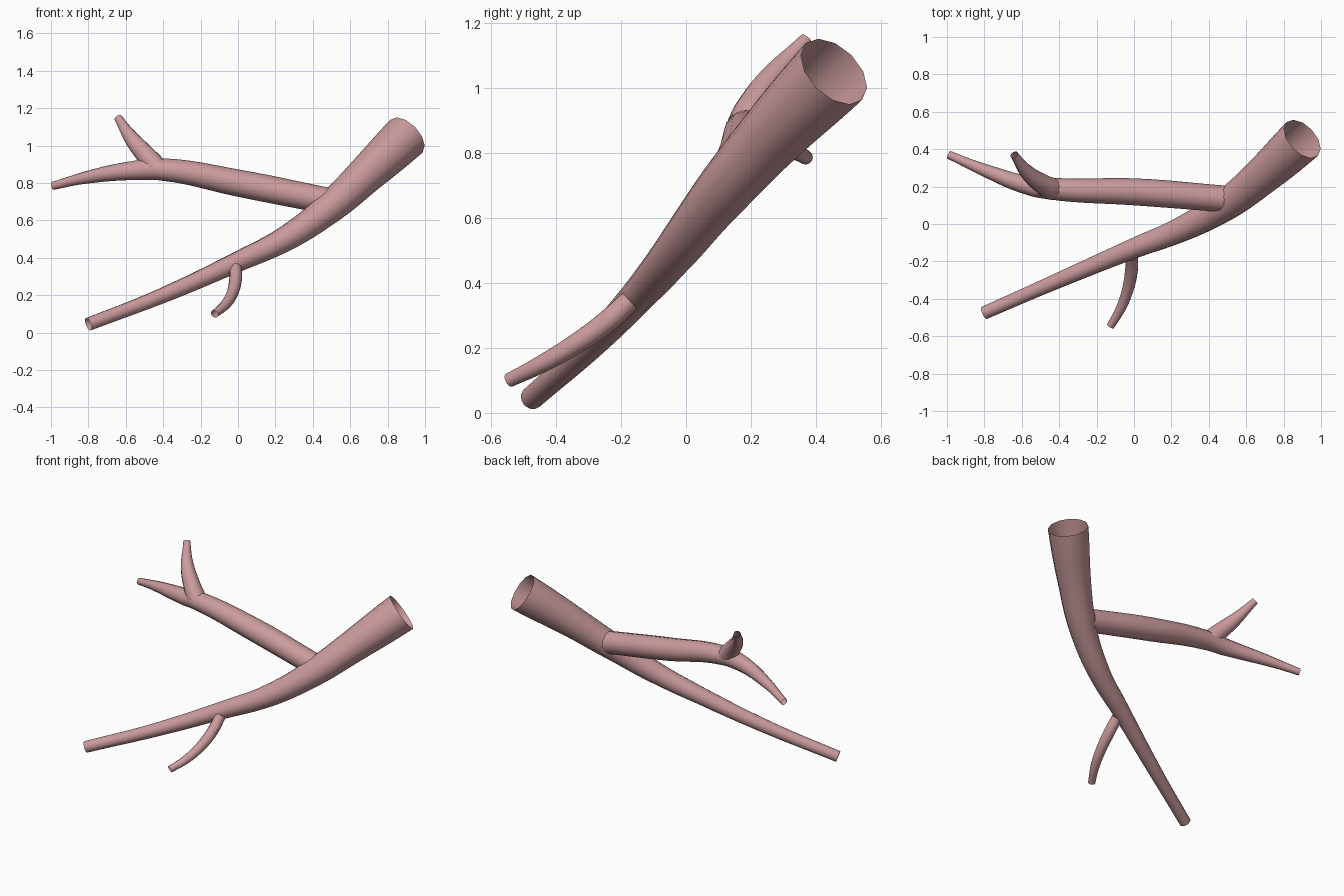
import bpy

cube = bpy.data.objects.get("Cube")
if cube:
    bpy.data.objects.remove(cube, do_unlink=True)

# Dusty pink bark
bark = bpy.data.materials.new("bark")
bark.use_nodes = True
colour = (0.60, 0.33, 0.34, 1)
bark.diffuse_color = colour
shader = bark.node_tree.nodes["Principled BSDF"]
shader.inputs["Base Color"].default_value = colour
shader.inputs["Roughness"].default_value = 0.8


def branch(name, points):
    """Open, tapered twelve-sided tube through (x, y, z, radius) points."""
    curve = bpy.data.curves.new(name, "CURVE")
    curve.dimensions = "3D"
    curve.bevel_depth = 1
    curve.bevel_resolution = 4
    curve.resolution_u = 6
    curve.use_fill_caps = False
    spline = curve.splines.new("BEZIER")
    spline.radius_interpolation = "CARDINAL"
    spline.bezier_points.add(len(points) - 1)
    for knot, (x, y, z, radius) in zip(spline.bezier_points, points):
        knot.co = (x, y, z)
        knot.radius = radius
        knot.handle_left_type = knot.handle_right_type = "AUTO"
    curve.materials.append(bark)
    obj = bpy.data.objects.new(name, curve)
    bpy.context.collection.objects.link(obj)
    bpy.ops.object.select_all(action="DESELECT")
    obj.select_set(True)
    bpy.context.view_layer.objects.active = obj
    bpy.ops.object.convert(target="MESH")
    bpy.ops.object.shade_smooth_by_angle()
    return bpy.context.object


# Main stem, thick at the upper left end
branch("main_stem", [
    (0.90, 0.455, 1.05, 0.123),
    (0.70, 0.27, 0.86, 0.103),
    (0.48, 0.095, 0.66, 0.084),
    (0.25, -0.03, 0.50, 0.068),
    (0.0, -0.13, 0.38, 0.055),
    (-0.40, -0.30, 0.20, 0.042),
    (-0.80, -0.475, 0.045, 0.036),
])

# Long side limb
branch("side_limb", [
    (0.475, 0.135, 0.705, 0.071),
    (0.0, 0.172, 0.80, 0.072),
    (-0.40, 0.185, 0.872, 0.060),
    (-0.56, 0.205, 0.867, 0.051),
    (-0.80, 0.288, 0.832, 0.034),
    (-0.99, 0.37, 0.785, 0.022),
])

# Short fork on the side limb
branch("limb_fork", [
    (-0.435, 0.185, 0.88, 0.060),
    (-0.485, 0.21, 0.94, 0.054),
    (-0.57, 0.275, 1.04, 0.040),
    (-0.64, 0.37, 1.148, 0.022),
])

# Small drooping twig at the front of the stem
branch("front_twig", [
    (-0.012, -0.172, 0.345, 0.033),
    (-0.014, -0.25, 0.275, 0.034),
    (-0.033, -0.35, 0.205, 0.031),
    (-0.07, -0.45, 0.147, 0.027),
    (-0.125, -0.545, 0.10, 0.022),
])
